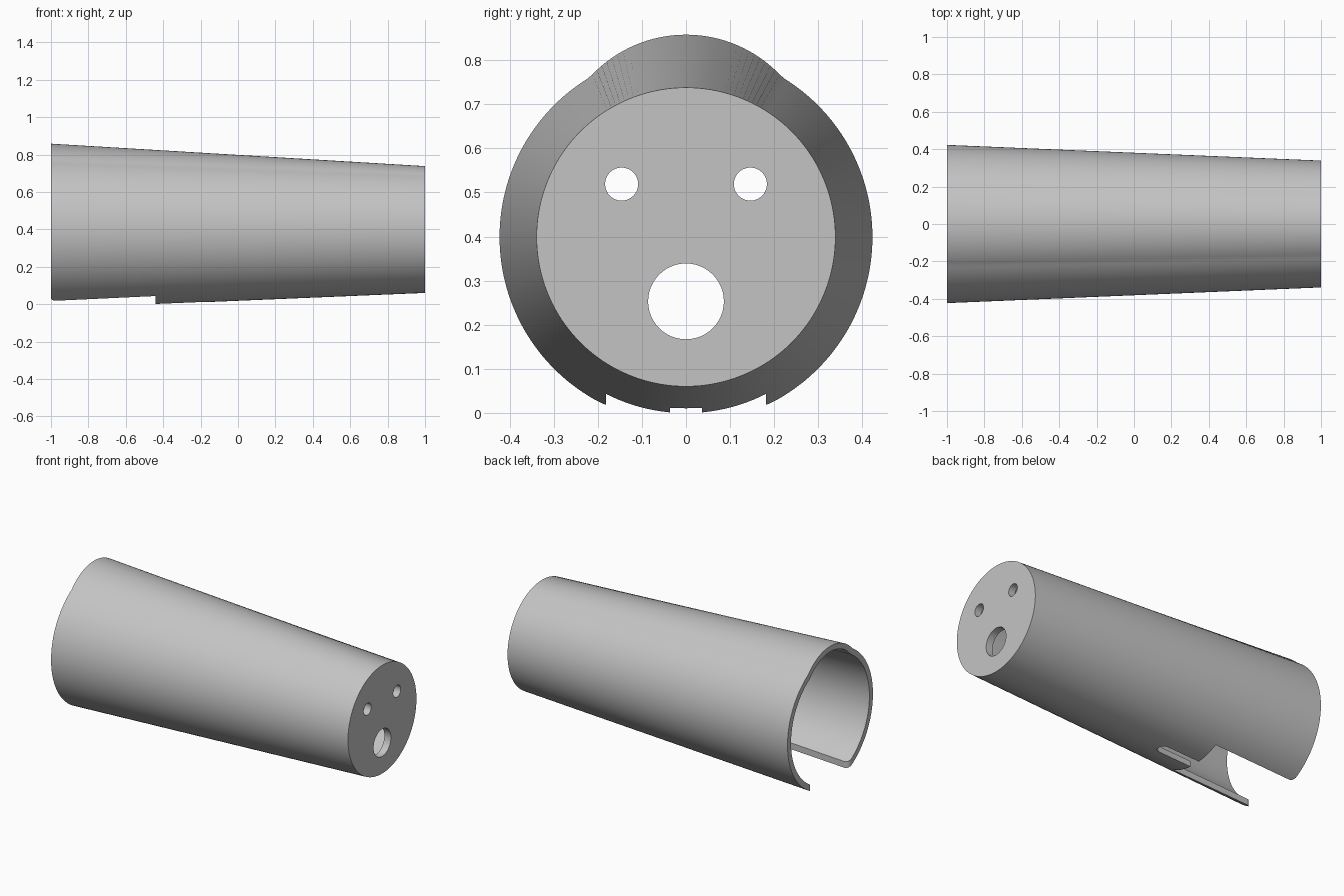
import bpy, bmesh
from math import sin, cos, pi, sqrt

if "Cube" in bpy.data.objects:
    bpy.data.objects.remove(bpy.data.objects["Cube"], do_unlink=True)

SIDES = 192
AXIS_Z = 0.399
R_WIDE, R_NARROW = 0.423, 0.339
HUMP_R, HUMP_UP = 0.295, 0.164
WALL, CAP = 0.035, 0.045

grey = bpy.data.materials.new("light grey")
grey.use_nodes = True
colour = (0.55, 0.55, 0.55, 1)
grey.diffuse_color = colour
grey.node_tree.nodes["Principled BSDF"].inputs["Base Color"].default_value = colour


def make_object(name, bm):
    bmesh.ops.recalc_face_normals(bm, faces=bm.faces)
    mesh = bpy.data.meshes.new(name)
    bm.to_mesh(mesh)
    bm.free()
    mesh.materials.append(grey)
    obj = bpy.data.objects.new(name, mesh)
    bpy.context.collection.objects.link(obj)
    return obj


def wide_radius(a):
    # round tube joined with a smaller raised arc along the top
    reach = HUMP_R ** 2 - (HUMP_UP * sin(a)) ** 2
    hump = HUMP_UP * cos(a) + sqrt(max(reach, 0))
    return max(R_WIDE, hump) if cos(a) > 0 else R_WIDE


def ring(bm, x, inset):
    t = (x + 1) / 2
    verts = []
    for i in range(SIDES):
        a = 2 * pi * i / SIDES
        r = wide_radius(a) * (1 - t) + R_NARROW * t - inset
        verts.append(bm.verts.new((x, r * sin(a), AXIS_Z + r * cos(a))))
    return verts


def prism(name, outline, vector):
    bm = bmesh.new()
    face = bm.faces.new([bm.verts.new(p) for p in outline])
    result = bmesh.ops.extrude_face_region(bm, geom=[face], use_keep_orig=True)
    moved = [g for g in result["geom"] if isinstance(g, bmesh.types.BMVert)]
    bmesh.ops.translate(bm, verts=moved, vec=vector)
    return make_object(name, bm)


def circle_cutter(name, y, z, r):
    pts = [(0.8, y + r * cos(2 * pi * i / 48), z + r * sin(2 * pi * i / 48))
           for i in range(48)]
    return prism(name, pts, (0.4, 0, 0))


# Tapered hollow sleeve, closed at the narrow end
bm = bmesh.new()
rings = [ring(bm, 1, 0), ring(bm, -1, 0), ring(bm, -1, WALL), ring(bm, 1 - CAP, WALL)]
for a, b in zip(rings, rings[1:]):
    for i in range(SIDES):
        j = (i + 1) % SIDES
        bm.faces.new((a[i], a[j], b[j], b[i]))
bm.faces.new(rings[0])
bm.faces.new(rings[-1])
sleeve = make_object("tapered_sleeve", bm)

# Underside opening: flared mouth, wide slot, narrow round-ended slot
SLOT, FLARE, KEY = 0.182, 0.03, 0.036
half = [(-1.1, SLOT + FLARE)]
for i in range(9):
    a = pi / 2 * i / 8
    half.append((-1 + FLARE * (1 - cos(a)), SLOT + FLARE * (1 - sin(a))))
half += [(-0.44, SLOT), (-0.44, KEY)]
for i in range(9):
    a = pi / 2 * i / 8
    half.append((-0.215 + KEY * sin(a), KEY * cos(a)))
half[-1] = (half[-1][0], 0)
outline = half + [(x, -y) for x, y in reversed(half[:-1])]
cutters = [prism("slot_cutter", [(x, y, -0.2) for x, y in outline], (0, 0, 0.45))]

# Holes through the closed end
cutters.append(circle_cutter("large_hole_cutter", 0, 0.253, 0.086))
for side in (-1, 1):
    cutters.append(circle_cutter("small_hole_cutter", side * 0.146, 0.519, 0.0375))

bpy.ops.object.select_all(action="DESELECT")
bpy.context.view_layer.objects.active = sleeve
sleeve.select_set(True)
for cutter in cutters:
    cutter.hide_render = True
    mod = sleeve.modifiers.new("cut", "BOOLEAN")
    mod.operation = "DIFFERENCE"
    mod.solver = "EXACT"
    mod.object = cutter
    bpy.ops.object.modifier_apply(modifier=mod.name)
    bpy.data.objects.remove(cutter, do_unlink=True)

bpy.ops.object.shade_smooth_by_angle(angle=pi / 6)
